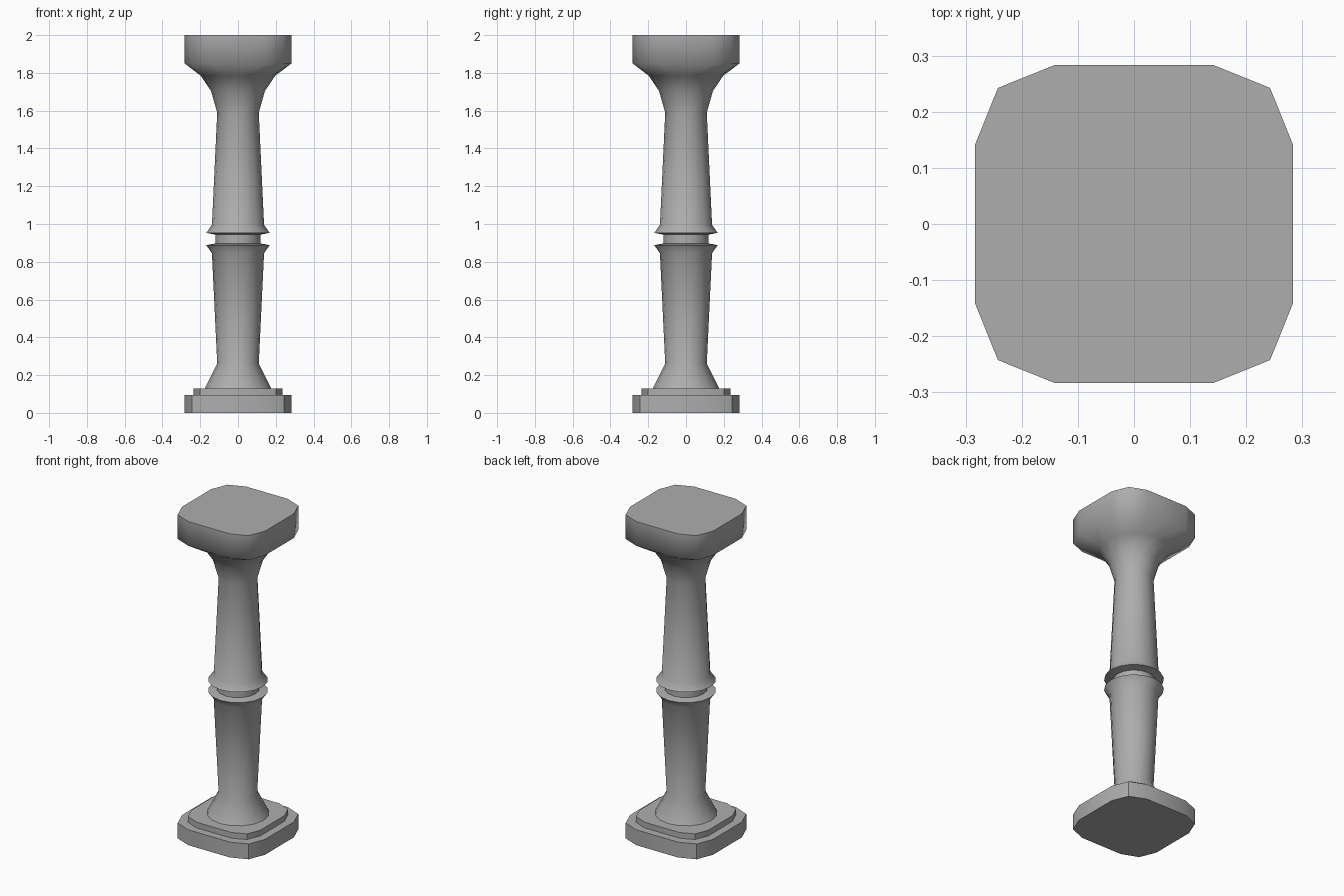
import bpy, bmesh
from math import cos, sin, pi, radians

if "Cube" in bpy.data.objects:
    bpy.data.objects.remove(bpy.data.objects["Cube"])

N = 16
stone = bpy.data.materials.new("stone")
stone.diffuse_color = (0.42, 0.42, 0.42, 1)
stone.use_nodes = True
stone.node_tree.nodes["Principled BSDF"].inputs["Base Color"].default_value = stone.diffuse_color

def round_ring(r, z):
    return [(r * cos(2 * pi * i / N), r * sin(2 * pi * i / N), z) for i in range(N)]

def square_ring(s, z):
    # chamfered square: side midpoint, side end, corner, side end, repeated four times
    quarter = [(1, 0), (1, 0.502), (0.857, 0.857), (0.502, 1)]
    pts = []
    for _ in range(4):
        pts += [(x * s, y * s, z) for x, y in quarter]
        quarter = [(-y, x) for x, y in quarter]
    return pts

def loft(name, rings, angle, bottom=False, top=False):
    bm = bmesh.new()
    loops = [[bm.verts.new(p) for p in ring] for ring in rings]
    for a, b in zip(loops, loops[1:]):
        for i in range(N):
            j = (i + 1) % N
            bm.faces.new((a[i], a[j], b[j], b[i]))
    if bottom:
        bm.faces.new(loops[0][::-1])
    if top:
        bm.faces.new(loops[-1])
    mesh = bpy.data.meshes.new(name)
    bm.to_mesh(mesh)
    bm.free()
    mesh.materials.append(stone)
    ob = bpy.data.objects.new(name, mesh)
    bpy.context.collection.objects.link(ob)
    bpy.ops.object.select_all(action='DESELECT')
    bpy.context.view_layer.objects.active = ob
    ob.select_set(True)
    bpy.ops.object.shade_smooth_by_angle(angle=radians(angle))
    return ob

# Stepped plinth, ending at the foot of the shaft
loft("plinth", [square_ring(0.283, 0), square_ring(0.283, 0.095),
                square_ring(0.235, 0.095), square_ring(0.235, 0.13),
                round_ring(0.175, 0.13)], 40, bottom=True)

# Turned shaft: flared foot, double collar in the middle, flare under the capital
shaft = [(0.175, 0.13), (0.11, 0.26), (0.138, 0.845), (0.168, 0.888),
         (0.12, 0.897), (0.12, 0.944), (0.168, 0.953), (0.138, 0.995),
         (0.11, 1.59), (0.143, 1.705), (0.197, 1.785)]

# Shaft and its rounded-square capital run together as one smooth surface
loft("shaft_and_capital", [round_ring(r, z) for r, z in shaft]
     + [square_ring(0.283, 1.85), square_ring(0.283, 2.0)], 72, top=True)
